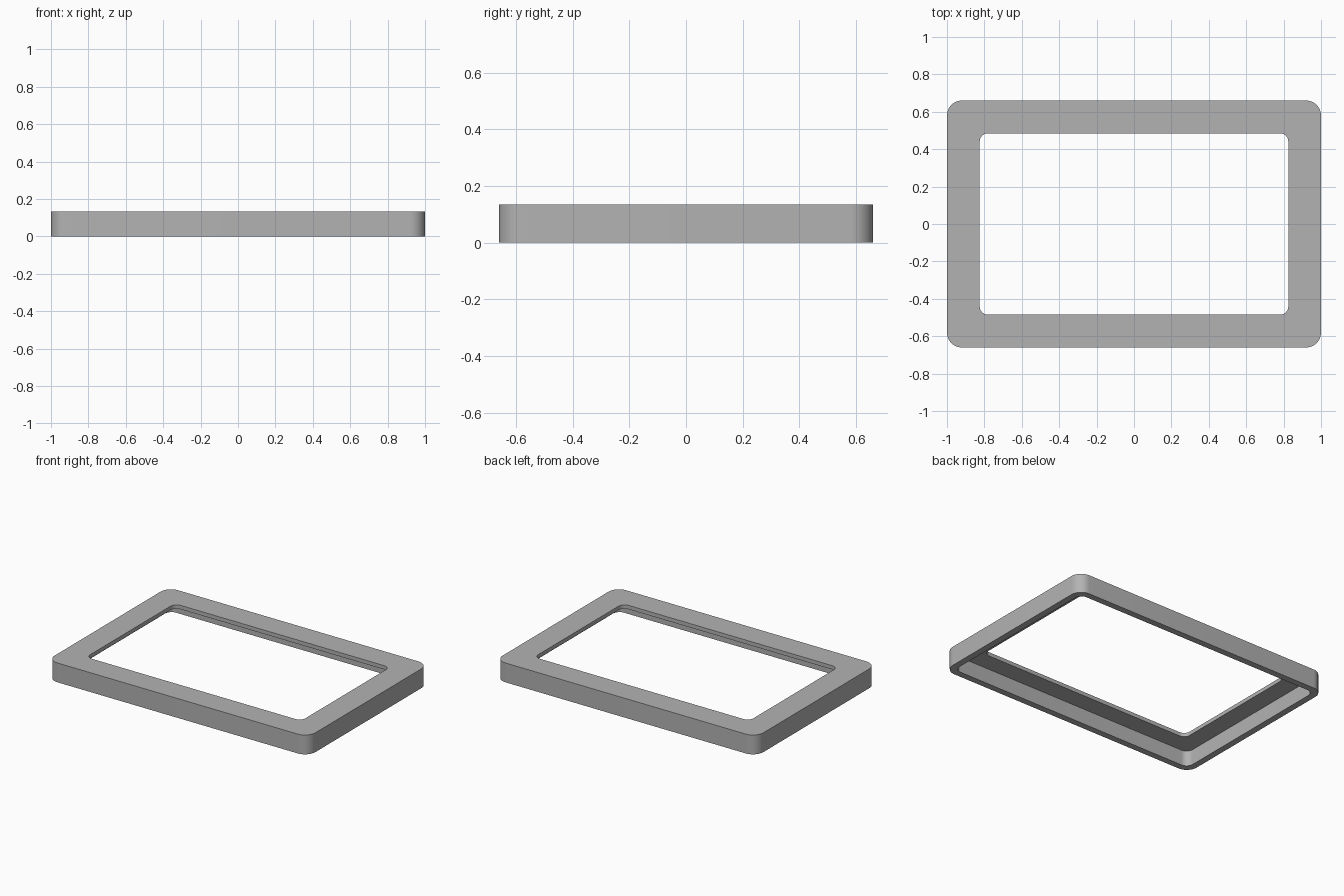
import bpy, bmesh
from math import cos, sin, pi, radians

if "Cube" in bpy.data.objects:
    bpy.data.objects.remove(bpy.data.objects["Cube"], do_unlink=True)

HEIGHT, PLATE = 0.134, 0.027
STEPS = 12  # segments per rounded corner

# Half width, half depth and corner radius of each outline
OUTER = (1.0, 0.66, 0.08)
CAVITY = (0.955, 0.615, 0.05)
OPENING = (0.825, 0.485, 0.045)


def ring(bm, outline, z):
    """Rounded rectangle of vertices at height z."""
    hx, hy, r = outline
    verts = []
    for corner, (sx, sy) in enumerate([(1, 1), (-1, 1), (-1, -1), (1, -1)]):
        for i in range(STEPS + 1):
            a = (corner + i / STEPS) * pi / 2
            verts.append(bm.verts.new((sx * (hx - r) + r * cos(a),
                                       sy * (hy - r) + r * sin(a), z)))
    return verts


grey = bpy.data.materials.new("grey")
grey.use_nodes = True
colour = (0.45, 0.45, 0.45, 1)
grey.diffuse_color = colour
grey.node_tree.nodes["Principled BSDF"].inputs["Base Color"].default_value = colour

# Frame: outer wall, top plate with opening, hollow underside
bm = bmesh.new()
rings = [ring(bm, o, z) for o, z in [
    (OUTER, 0), (OUTER, HEIGHT), (OPENING, HEIGHT),
    (OPENING, HEIGHT - PLATE), (CAVITY, HEIGHT - PLATE), (CAVITY, 0)]]
for a, b in zip(rings, rings[1:] + rings[:1]):
    n = len(a)
    for i in range(n):
        j = (i + 1) % n
        bm.faces.new((a[i], a[j], b[j], b[i]))
bmesh.ops.recalc_face_normals(bm, faces=bm.faces)

mesh = bpy.data.meshes.new("bezel_frame")
bm.to_mesh(mesh)
bm.free()
mesh.materials.append(grey)
frame = bpy.data.objects.new("bezel_frame", mesh)
bpy.context.collection.objects.link(frame)

# Smooth corners, sharp rims
bpy.ops.object.select_all(action='DESELECT')
frame.select_set(True)
bpy.context.view_layer.objects.active = frame
bpy.ops.object.shade_smooth_by_angle(angle=radians(30))
